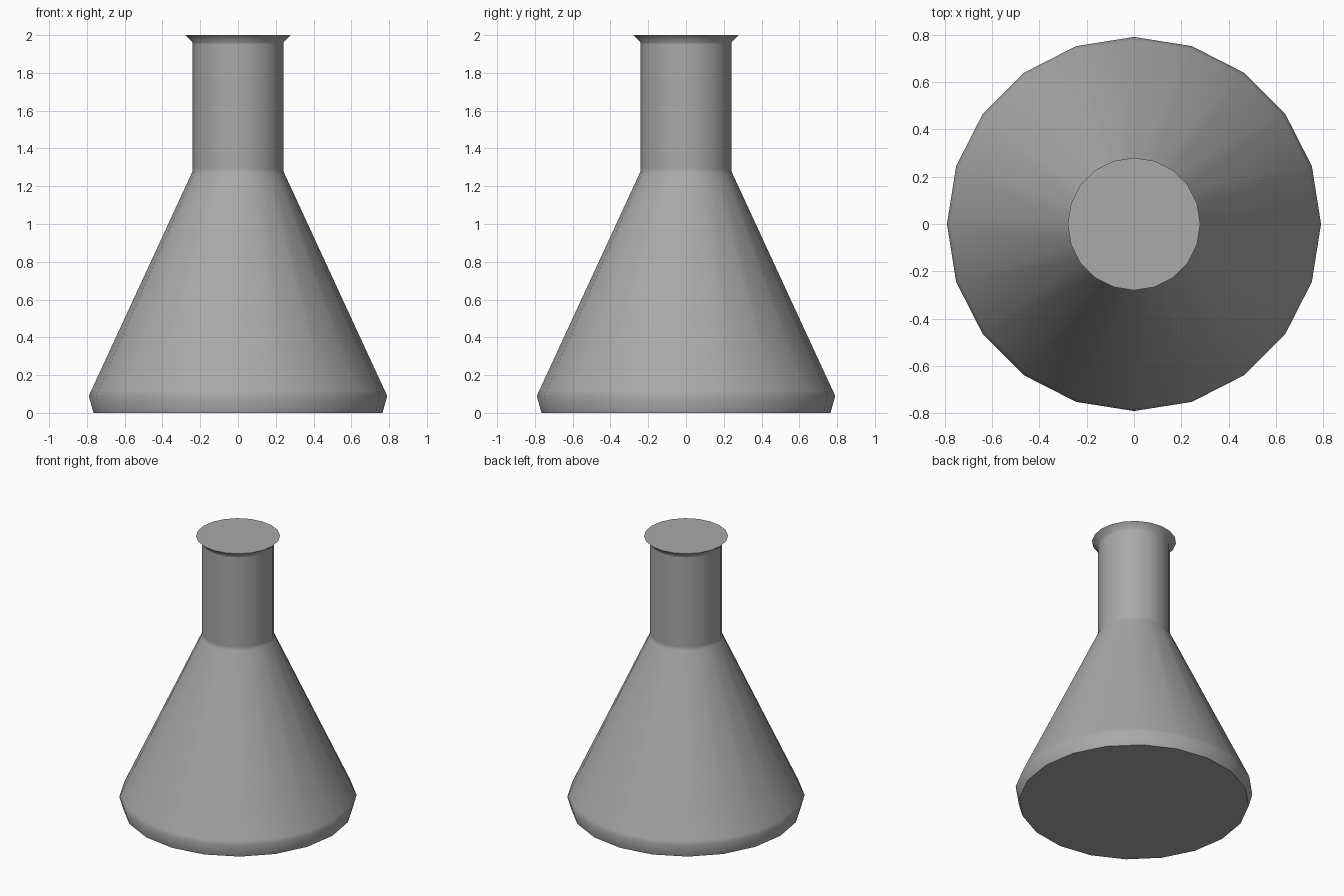
import bpy
import bmesh
import math

cube = bpy.data.objects.get("Cube")
if cube:
    bpy.data.objects.remove(cube, do_unlink=True)

grey = bpy.data.materials.new("plain grey")
grey.use_nodes = True
colour = (0.40, 0.40, 0.40, 1)
grey.diffuse_color = colour
grey.node_tree.nodes["Principled BSDF"].inputs["Base Color"].default_value = colour

SIDES = 20
# Outline as (radius, height): base, cone, neck, flared lip; close pairs keep the bends crisp
OUTLINE = [(0.765, 0), (0.79, 0.09), (0.776, 0.12), (0.246, 1.267),
           (0.24, 1.28), (0.24, 1.295), (0.24, 1.95), (0.24, 1.962), (0.28, 2.0)]


def lathe(name, outline, material):
    bm = bmesh.new()
    rings = []
    for radius, z in outline:
        rings.append([bm.verts.new((radius * math.cos(math.tau * i / SIDES),
                                    radius * math.sin(math.tau * i / SIDES), z))
                      for i in range(SIDES)])
    for low, high in zip(rings, rings[1:]):
        for i in range(SIDES):
            j = (i + 1) % SIDES
            bm.faces.new((low[i], low[j], high[j], high[i]))
    # Flat floor and flat closed top
    bm.faces.new(rings[0][::-1])
    bm.faces.new(rings[-1])
    mesh = bpy.data.meshes.new(name)
    bm.to_mesh(mesh)
    bm.free()
    mesh.materials.append(material)
    obj = bpy.data.objects.new(name, mesh)
    bpy.context.collection.objects.link(obj)
    return obj


flask = lathe("flask_body", OUTLINE, grey)
bpy.ops.object.select_all(action='DESELECT')
flask.select_set(True)
bpy.context.view_layer.objects.active = flask
bpy.ops.object.shade_smooth_by_angle(angle=math.radians(55))
